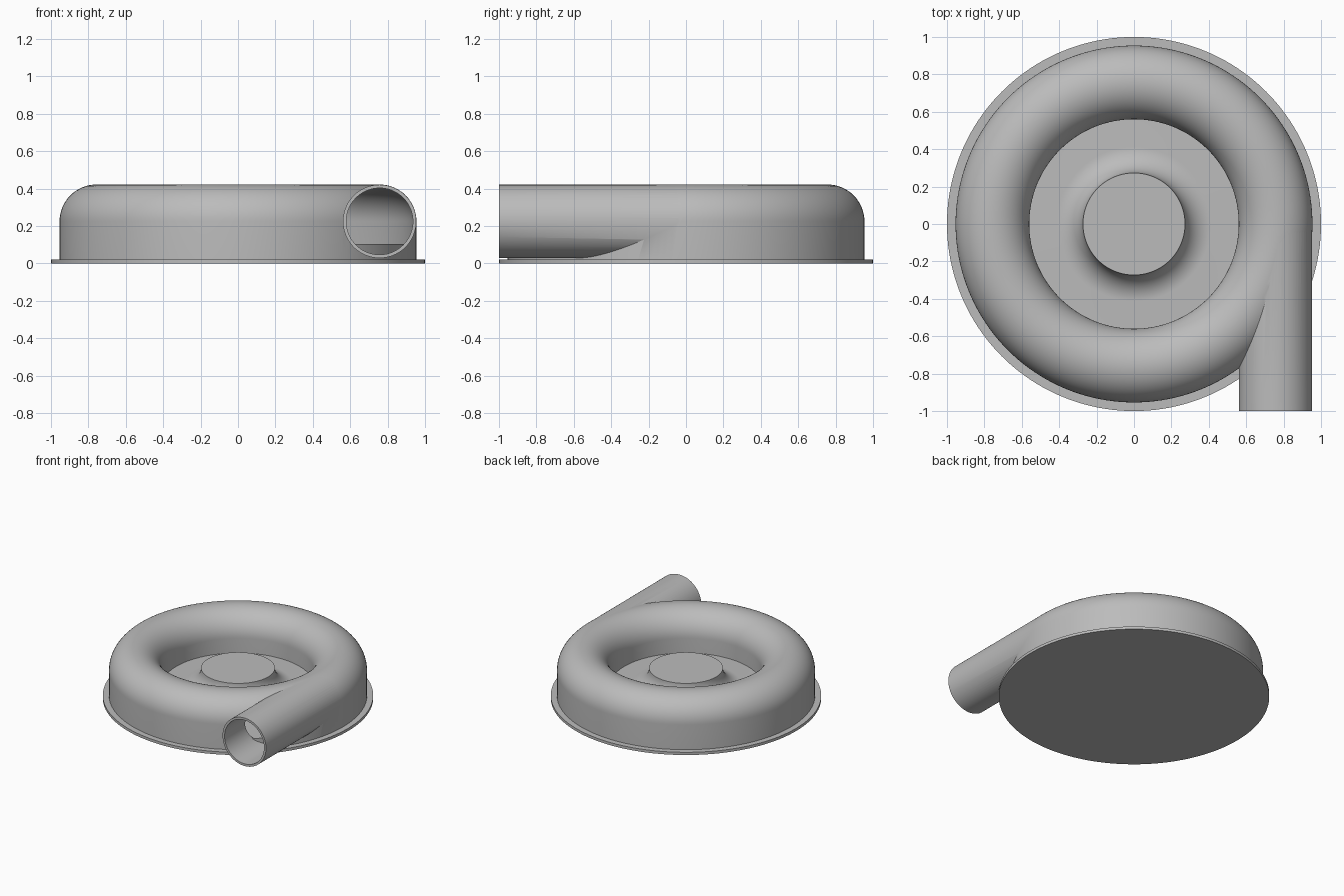
import bpy, bmesh, math
from math import sin, cos, pi, radians

cube = bpy.data.objects.get("Cube")
if cube:
    bpy.data.objects.remove(cube, do_unlink=True)

grey = bpy.data.materials.new("cast grey")
grey.use_nodes = True
colour = (0.5, 0.5, 0.5, 1)
grey.diffuse_color = colour
grey.node_tree.nodes["Principled BSDF"].inputs["Base Color"].default_value = colour

SEGMENTS = 160
TUBE_X, TUBE_Z, TUBE_R, WALL = 0.757, 0.225, 0.197, 0.018


def finish(name, bm):
    bmesh.ops.remove_doubles(bm, verts=bm.verts, dist=1e-5)
    bmesh.ops.recalc_face_normals(bm, faces=bm.faces)
    mesh = bpy.data.meshes.new(name)
    bm.to_mesh(mesh)
    bm.free()
    mesh.materials.append(grey)
    obj = bpy.data.objects.new(name, mesh)
    bpy.context.collection.objects.link(obj)
    return obj


def lathe(name, profile, closed=False):
    """Revolve (radius, height) points; open profiles get flat end caps."""
    bm = bmesh.new()
    rings = []
    for i in range(SEGMENTS):
        a = 2 * pi * i / SEGMENTS
        rings.append([bm.verts.new((r * cos(a), r * sin(a), z)) for r, z in profile])
    n = len(profile)
    for i in range(SEGMENTS):
        here, there = rings[i], rings[(i + 1) % SEGMENTS]
        for j in range(n if closed else n - 1):
            k = (j + 1) % n
            bm.faces.new((here[j], there[j], there[k], here[k]))
    if not closed:
        for j in (0, n - 1):
            bm.faces.new([ring[j] for ring in rings])
    return finish(name, bm)


def arch(radius, bottom, steps=32):
    """Half-round top on two straight legs."""
    top = [(TUBE_X + radius * cos(pi * i / steps), TUBE_Z + radius * sin(pi * i / steps))
           for i in range(steps + 1)]
    return [(TUBE_X + radius, bottom)] + top + [(TUBE_X - radius, bottom)]


def pipe(name, radius, front, back):
    bm = bmesh.new()
    bmesh.ops.create_cone(bm, cap_ends=True, segments=72, radius1=radius,
                          radius2=radius, depth=back - front)
    for v in bm.verts:
        x, y, z = v.co
        v.co = (TUBE_X + x, (front + back) / 2 + z, TUBE_Z + y)
    return finish(name, bm)


def boolean(obj, other, operation):
    mod = obj.modifiers.new(other.name, 'BOOLEAN')
    mod.object, mod.operation, mod.solver = other, operation, 'EXACT'
    bpy.ops.object.select_all(action='DESELECT')
    bpy.context.view_layer.objects.active = obj
    obj.select_set(True)
    bpy.ops.object.modifier_apply(modifier=mod.name)
    bpy.data.objects.remove(other, do_unlink=True)


# Base plate
base = lathe("base_plate", [(1, 0), (1, 0.022)])

# Hollow ring housing with tangential outlet pipe
housing = lathe("ring_housing", arch(TUBE_R, 0.01), closed=True)
boolean(housing, pipe("outlet_pipe", TUBE_R - 0.001, -1, 0), 'UNION')
boolean(housing, lathe("ring_cavity", arch(TUBE_R - WALL, -0.05), closed=True), 'DIFFERENCE')
boolean(housing, pipe("pipe_bore", TUBE_R - WALL - 0.001, -1.1, -0.003), 'DIFFERENCE')

# Raised inner floor with a flared centre hub
flare = [(0.413 - 0.14 * sin(a), 0.245 - 0.14 * cos(a))
         for a in (pi / 2 * i / 16 for i in range(17))]
hub = lathe("floor_and_hub", [(0.945, 0.01), (0.945, 0.105)] + flare)

for obj in (base, housing, hub):
    bpy.ops.object.select_all(action='DESELECT')
    bpy.context.view_layer.objects.active = obj
    obj.select_set(True)
    bpy.ops.object.shade_smooth_by_angle(angle=radians(30))
